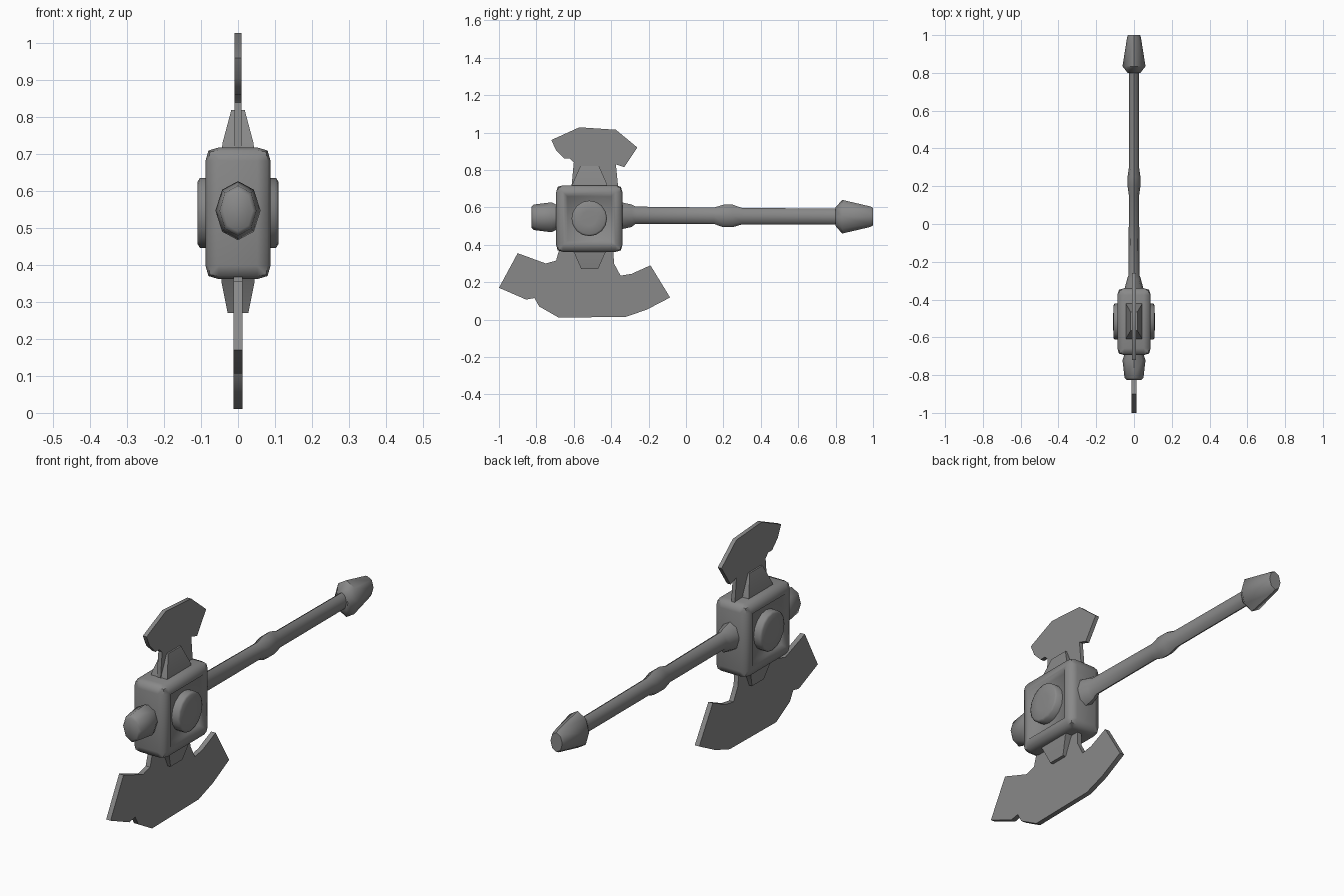
import bpy, bmesh, math
from mathutils import Vector

cube = bpy.data.objects.get("Cube")
if cube:
    bpy.data.objects.remove(cube, do_unlink=True)

steel = bpy.data.materials.new("dark grey steel")
steel.use_nodes = True
GREY = (0.25, 0.25, 0.25, 1)
steel.diffuse_color = GREY
steel.node_tree.nodes["Principled BSDF"].inputs["Base Color"].default_value = GREY


def finish(bm, name, angle=40):
    """Turn a bmesh into a smooth-shaded object with sharp edges kept."""
    bmesh.ops.recalc_face_normals(bm, faces=bm.faces)
    mesh = bpy.data.meshes.new(name)
    bm.to_mesh(mesh)
    bm.free()
    mesh.materials.append(steel)
    ob = bpy.data.objects.new(name, mesh)
    bpy.context.collection.objects.link(ob)
    bpy.ops.object.select_all(action='DESELECT')
    ob.select_set(True)
    bpy.context.view_layer.objects.active = ob
    bpy.ops.object.shade_smooth_by_angle(angle=math.radians(angle))
    return ob


def loft(name, rings, angle=40):
    """Skin a list of equal-length point rings and cap both ends."""
    bm = bmesh.new()
    loops = [[bm.verts.new(p) for p in ring] for ring in rings]
    n = len(loops[0])
    for a, b in zip(loops, loops[1:]):
        for i in range(n):
            j = (i + 1) % n
            bm.faces.new((a[i], a[j], b[j], b[i]))
    bm.faces.new(loops[0])
    bm.faces.new(loops[-1])
    return finish(bm, name, angle)


def rod(name, profile, sides=8, angle=50):
    """Oval turned part along y; profile rows are y, half x, half z, centre z."""
    turn = [2 * math.pi * i / sides for i in range(sides)]
    return loft(name, [[(rx * math.sin(t), y, cz + rz * math.cos(t)) for t in turn]
                       for y, rx, rz, cz in profile], angle)


def blade(name, outline, inset, rim, thickness):
    """Flat outline with a thin rim, swelling to a thicker core on both sides."""
    bm = bmesh.new()
    face = bm.faces.new([bm.verts.new((rim, y, z)) for y, z in outline])
    border = set(face.verts)
    bmesh.ops.inset_region(bm, faces=[face], thickness=inset, use_even_offset=False)
    for v in bm.verts:
        if v not in border:
            v.co.x = thickness(v.co.z)
    bmesh.ops.triangulate(bm, faces=[f for f in bm.faces if len(f.verts) > 4])
    # mirror to the other side and bridge the rim
    edge_loop = [e for e in bm.edges if e.is_boundary]
    copy = bmesh.ops.duplicate(bm, geom=bm.verts[:] + bm.edges[:] + bm.faces[:])
    for g in copy["geom"]:
        if isinstance(g, bmesh.types.BMVert):
            g.co.x *= -1
    for e in edge_loop:
        a, b = e.verts
        bm.faces.new((a, b, copy["vert_map"][b], copy["vert_map"][a]))
    return finish(bm, name, 50)


def ramp(points):
    """Piecewise linear function through (z, value) points."""
    def f(z):
        for (z0, v0), (z1, v1) in zip(points, points[1:]):
            if z <= z1:
                return v0 + (v1 - v0) * max(0, (z - z0) / (z1 - z0))
        return points[-1][1]
    return f


# Large lower blade
blade("lower_blade", [
    (-0.67, 0.40), (-0.695, 0.315), (-0.75, 0.30), (-0.90, 0.355), (-1.0, 0.17),
    (-0.855, 0.107), (-0.81, 0.115), (-0.785, 0.07), (-0.68, 0.01), (-0.32, 0.015),
    (-0.21, 0.053), (-0.085, 0.118), (-0.19, 0.29), (-0.29, 0.245), (-0.35, 0.235),
    (-0.385, 0.30), (-0.39, 0.40)],
    0.035, 0.012, ramp([(0.0, 0.014), (0.1, 0.026), (0.2, 0.033), (0.4, 0.03)]))

# Small upper blade
blade("upper_blade", [
    (-0.615, 0.68), (-0.60, 0.84), (-0.62, 0.86), (-0.65, 0.86), (-0.695, 0.905),
    (-0.72, 0.96), (-0.57, 1.028), (-0.375, 1.015), (-0.26, 0.92), (-0.33, 0.815),
    (-0.375, 0.83), (-0.36, 0.68)],
    0.025, 0.01, ramp([(0.7, 0.022), (0.82, 0.021), (0.9, 0.026), (1.02, 0.009)]))

# Wedges that brace the blades against the housing
for name, rows in {
        "upper_brace": [(0.69, 0.046, 0.10), (0.73, 0.042, 0.09), (0.82, 0.018, 0.05)],
        "lower_brace": [(0.38, 0.047, 0.10), (0.35, 0.044, 0.08), (0.27, 0.028, 0.045)]}.items():
    loft(name, [[(hx, -0.515 - hy, z), (hx, -0.515 + hy, z),
                 (-hx, -0.515 + hy, z), (-hx, -0.515 - hy, z)] for z, hx, hy in rows], 30)

# Rounded housing with a sunken panel on each cheek
bm = bmesh.new()
bmesh.ops.create_cube(bm, size=1)
for v in bm.verts:
    v.co = Vector((v.co.x * 0.176, -0.517 + v.co.y * 0.354, 0.54 + v.co.z * 0.356))
bmesh.ops.bevel(bm, geom=bm.edges[:], offset=0.036, segments=2, profile=0.6, affect='EDGES')
for f in [f for f in bm.faces if abs(f.normal.x) > 0.99]:
    side = math.copysign(1, f.normal.x)
    bmesh.ops.inset_region(bm, faces=[f], thickness=0.016)
    bmesh.ops.inset_region(bm, faces=[f], thickness=0.018)
    for v in f.verts:
        v.co.x -= side * 0.018
finish(bm, "housing", 60)

# Round boss on each cheek
for side, label in ((1, "left"), (-1, "right")):
    turn = [2 * math.pi * i / 16 for i in range(16)]
    loft(label + "_boss", [[(side * x, -0.517 + r * math.cos(t), 0.541 + r * math.sin(t)) for t in turn]
                           for x, r in ((0.05, 0.095), (0.103, 0.095), (0.109, 0.085), (0.11, 0.04))], 80)

# Front knob
rod("front_knob", [(-0.825, 0.04, 0.056, 0.547), (-0.815, 0.05, 0.068, 0.547),
                   (-0.72, 0.061, 0.08, 0.547), (-0.69, 0.05, 0.066, 0.547),
                   (-0.66, 0.05, 0.066, 0.547)])

# Handle with collar and grip swelling
rod("handle", [(-0.36, 0.055, 0.075, 0.555), (-0.29, 0.036, 0.06, 0.555), (-0.27, 0.029, 0.046, 0.558),
               (0.15, 0.027, 0.044, 0.555), (0.20, 0.034, 0.06, 0.554), (0.25, 0.034, 0.06, 0.554),
               (0.30, 0.027, 0.044, 0.553), (0.82, 0.026, 0.042, 0.551)])

# Tapered pommel
rod("pommel", [(0.80, 0.034, 0.05, 0.55), (0.835, 0.061, 0.09, 0.55),
               (0.985, 0.037, 0.055, 0.55), (1.0, 0.032, 0.047, 0.55)])
